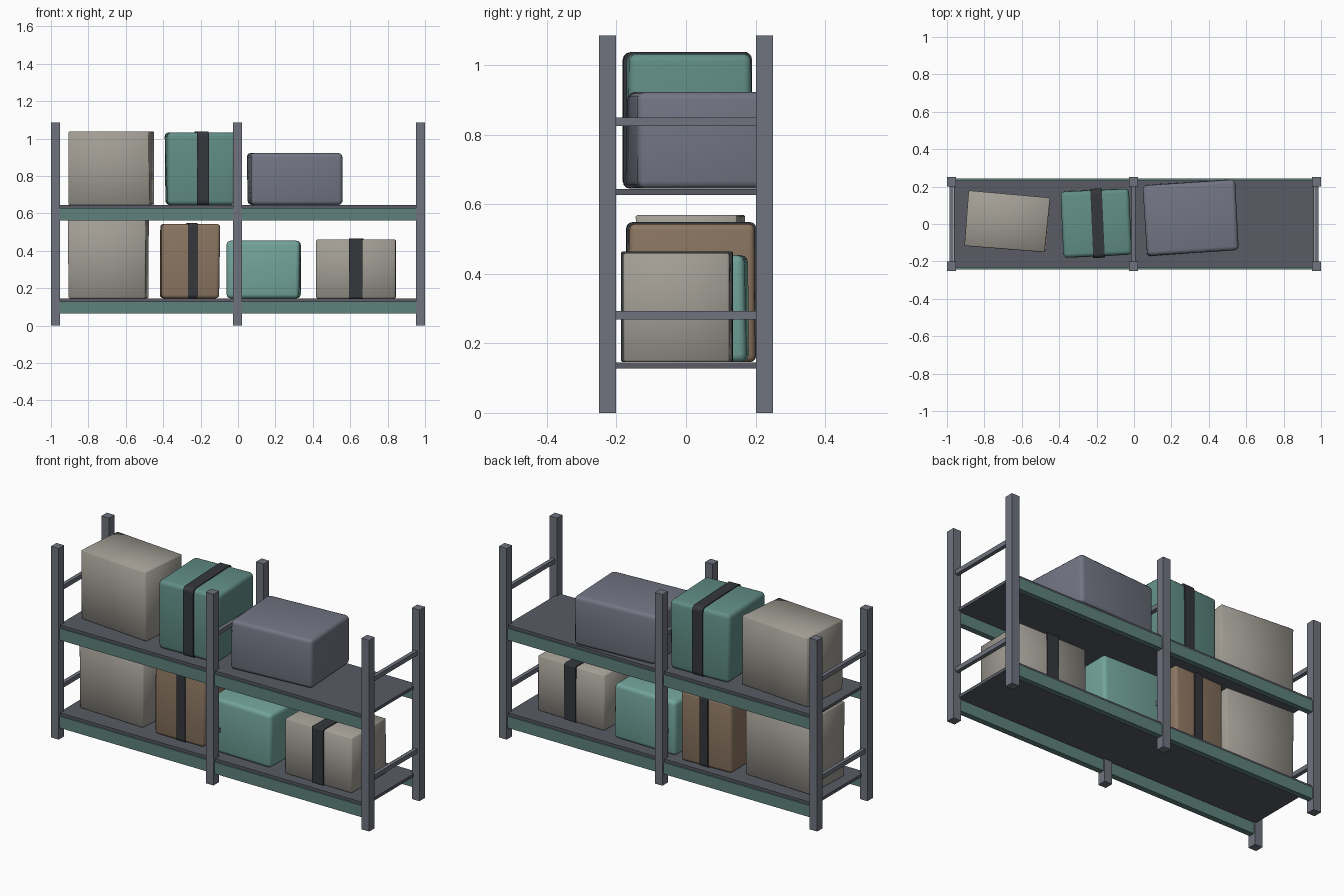
import bpy, bmesh, random
from math import radians
from mathutils import Matrix, Vector

if "Cube" in bpy.data.objects:
    bpy.data.objects.remove(bpy.data.objects["Cube"])

random.seed(4)


def material(name, rgb):
    m = bpy.data.materials.new(name)
    m.diffuse_color = (*rgb, 1)
    m.use_nodes = True
    m.node_tree.nodes["Principled BSDF"].inputs["Base Color"].default_value = m.diffuse_color
    return m


STEEL = material("steel", (0.16, 0.17, 0.21))
DECK = material("deck_grey", (0.10, 0.105, 0.13))
GREEN = material("beam_green", (0.11, 0.22, 0.20))
BEIGE = material("beige", (0.36, 0.34, 0.30))
TEAL = material("teal", (0.12, 0.27, 0.24))
MINT = material("mint", (0.17, 0.37, 0.33))
SLATE = material("slate", (0.17, 0.18, 0.23))
BROWN = material("brown", (0.26, 0.18, 0.12))
DARK = material("strap_dark", (0.035, 0.038, 0.045))


def box(name, size, center, mat, angle=0, bevel=0, segments=1, jitter=0):
    """Box, optionally rounded and slightly misshapen."""
    bm = bmesh.new()
    bmesh.ops.create_cube(bm, size=1, matrix=Matrix.Diagonal((*size, 1)))
    for v in bm.verts:
        v.co += Vector((random.uniform(-jitter, jitter),
                        random.uniform(-jitter, jitter), 0))
    if bevel:
        bmesh.ops.bevel(bm, geom=bm.edges[:], offset=bevel, segments=segments,
                        profile=0.5, affect='EDGES')
        for f in bm.faces:
            f.smooth = True
    me = bpy.data.meshes.new(name)
    bm.to_mesh(me)
    bm.free()
    me.materials.append(mat)
    ob = bpy.data.objects.new(name, me)
    ob.location = center
    ob.rotation_euler.z = radians(angle)
    bpy.context.collection.objects.link(ob)
    return ob


# Upright frames: two posts and two braces each
for side, x in (("left", -0.976), ("middle", -0.003), ("right", 0.976)):
    for face, y in (("front", -0.2255), ("back", 0.2255)):
        box(f"{side}_{face}_post", (0.048, 0.049, 1.086), (x, y, 0.543), STEEL)
    for level, z in (("lower", 0.281), ("upper", 0.838)):
        box(f"{side}_{level}_brace", (0.022, 0.41, 0.025), (x, 0, z), STEEL)

# Shelves: deck on a front and a back beam
for level, z in (("lower", 0.145), ("upper", 0.644)):
    box(f"{level}_deck", (1.925, 0.466, 0.017), (0, 0, z - 0.0085), DECK)
    for face, y in (("front", -0.226), ("back", 0.226)):
        box(f"{level}_{face}_beam", (1.91, 0.032, 0.066), (0, y, z - 0.048), GREEN)

# Packages: name, centre x, y, shelf z, width, depth, height, angle, colour,
# rounding, strap offset (None = no strap), strap width
packages = (
    ("upper_beige_box", -0.680, 0.012, 0.645, 0.437, 0.291, 0.394, -5.0, BEIGE, 0.005, None, 0),
    ("upper_teal_box", -0.203, 0.004, 0.645, 0.362, 0.357, 0.388, 2.5, TEAL, 0.022, 0.008, 0.062),
    ("upper_slate_box", 0.305, 0.033, 0.645, 0.490, 0.382, 0.278, 3.8, SLATE, 0.022, None, 0),
    ("lower_beige_box", -0.693, 0.010, 0.146, 0.412, 0.292, 0.424, -3.0, BEIGE, 0.005, None, 0),
    ("lower_brown_box", -0.258, 0.015, 0.146, 0.312, 0.360, 0.398, 1.5, BROWN, 0.018, 0.012, 0.052),
    ("lower_mint_box", 0.135, 0.000, 0.146, 0.394, 0.350, 0.308, -1.0, MINT, 0.022, None, 0),
    ("lower_strapped_box", 0.630, -0.026, 0.146, 0.424, 0.308, 0.314, -1.0, BEIGE, 0.006, 0.003, 0.072),
)
for name, x, y, z, w, d, h, a, mat, r, strap, sw in packages:
    box(name, (w, d, h), (x, y, z + h / 2), mat, a, r, 3 if r > 0.01 else 1, 0.004)
    if strap is not None:
        # Strap hugs the package all the way round
        sh = h + 0.005
        box(name + "_strap", (sw, d + 0.013, sh), (x + strap, y, z + sh / 2), DARK, a)
        ob = bpy.data.objects[name + "_strap"]
        bm = bmesh.new()
        bm.from_mesh(ob.data)
        along_x = [e for e in bm.edges
                   if abs(e.verts[0].co.x - e.verts[1].co.x) > 0.01]
        bmesh.ops.bevel(bm, geom=along_x, offset=r, segments=3,
                        profile=0.5, affect='EDGES')
        bm.to_mesh(ob.data)
        bm.free()
